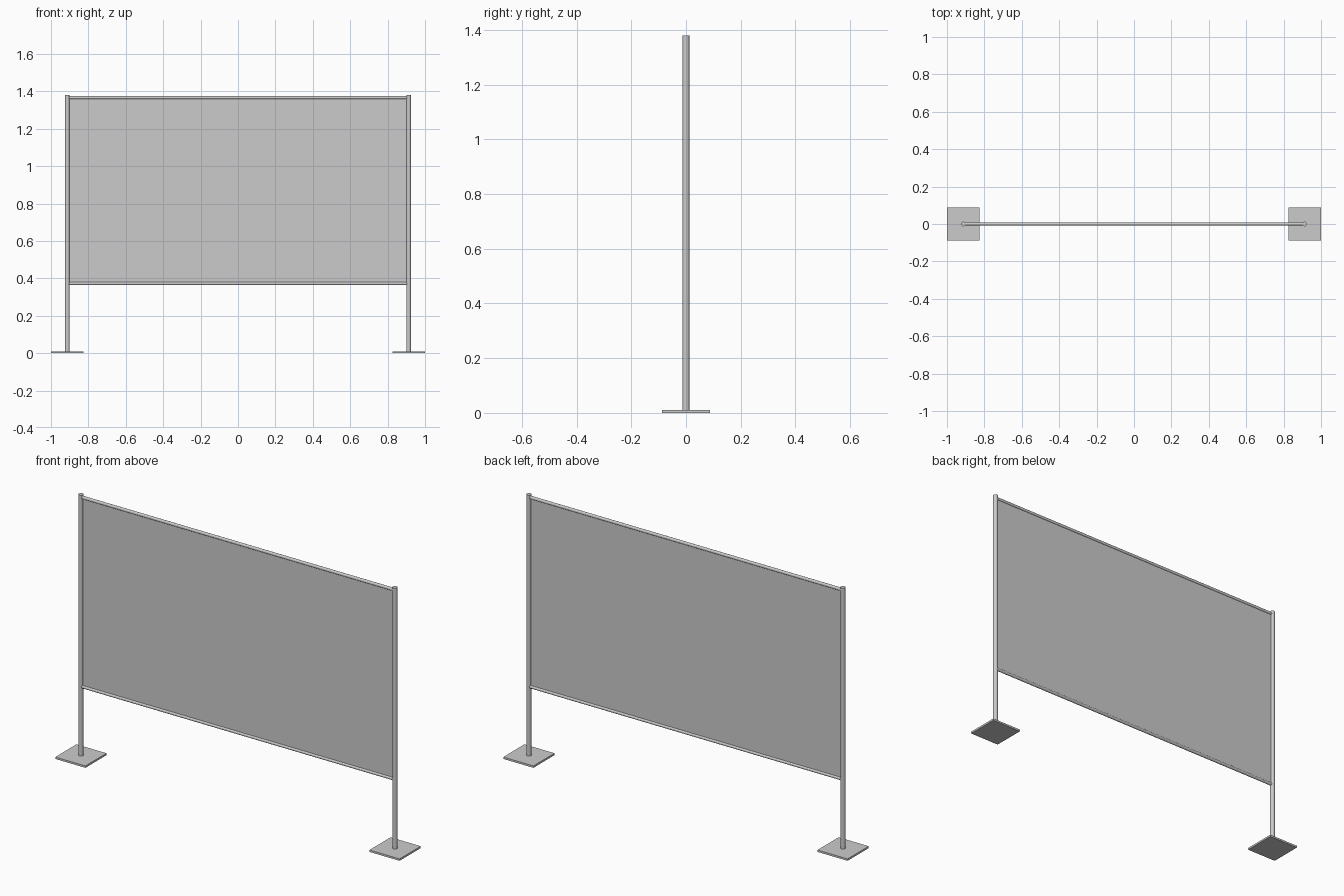
import bpy
from math import pi

if "Cube" in bpy.data.objects:
    bpy.data.objects.remove(bpy.data.objects["Cube"])

POST_X, POST_R, TOP = 0.9125, 0.0125, 1.38
RAIL_R, RAIL_Z = 0.008, (0.372, 1.366)
BASE, BASE_H = 0.175, 0.01


def box(name, size, loc):
    bpy.ops.mesh.primitive_cube_add(size=1, location=loc)
    ob = bpy.context.object
    ob.name = name
    ob.scale = size
    bpy.ops.object.transform_apply(location=False, rotation=False, scale=True)
    return ob


def tube(name, radius, length, loc, rot=(0, 0, 0)):
    bpy.ops.mesh.primitive_cylinder_add(vertices=24, radius=radius, depth=length,
                                        location=loc, rotation=rot)
    ob = bpy.context.object
    ob.name = name
    bpy.ops.object.shade_smooth_by_angle()
    return ob


# Posts standing on square foot plates
for side, s in (("left", -1), ("right", 1)):
    box(side + "_foot_plate", (BASE, BASE, BASE_H), (s * POST_X, 0, BASE_H / 2))
    tube(side + "_post", POST_R, TOP - BASE_H, (s * POST_X, 0, (TOP + BASE_H) / 2))

# Horizontal rails between the posts
for name, z in zip(("bottom_rail", "top_rail"), RAIL_Z):
    tube(name, RAIL_R, 2 * (POST_X - 0.006), (0, 0, z), (0, pi / 2, 0))

# Thin screen panel held by the frame
box("screen_panel", (2 * (POST_X - 0.01), 0.004, RAIL_Z[1] - RAIL_Z[0]),
    (0, 0, sum(RAIL_Z) / 2))
